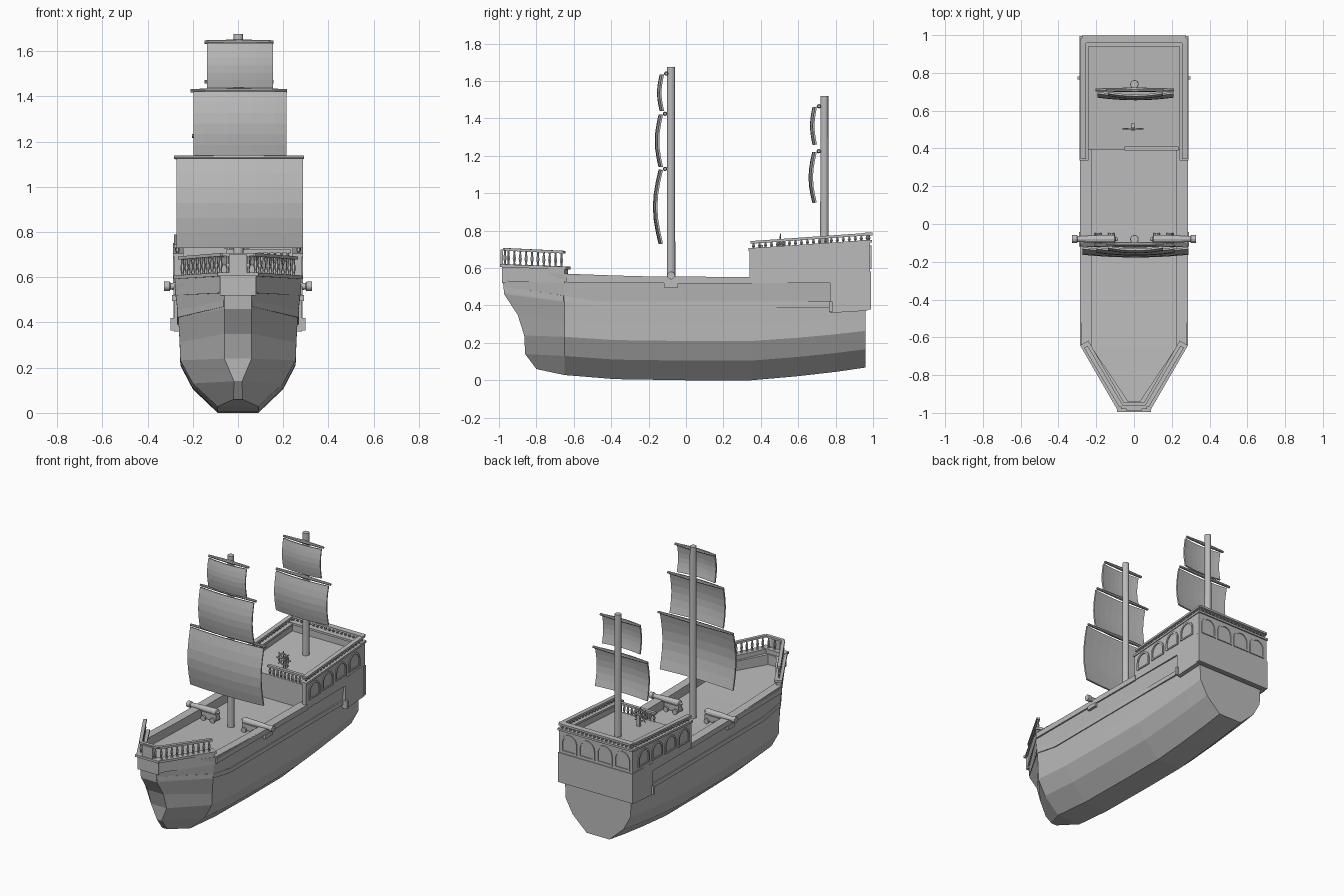
import bpy, bmesh, math
from mathutils import Vector as V

if "Cube" in bpy.data.objects:
    bpy.data.objects.remove(bpy.data.objects["Cube"])

grey = bpy.data.materials.new("plain grey")
grey.diffuse_color = (0.5, 0.5, 0.5, 1)
grey.use_nodes = True
grey.node_tree.nodes["Principled BSDF"].inputs["Base Color"].default_value = grey.diffuse_color


class Part:
    """Collects geometry and turns it into one object."""
    def __init__(self, name):
        self.name, self.v, self.f = name, [], []

    def add(self, verts, faces):
        n = len(self.v)
        self.v += [tuple(p) for p in verts]
        self.f += [[i + n for i in f] for f in faces]

    def loft(self, rings, caps=True):
        m = len(rings[0])
        faces = [[k * m + i, k * m + (i + 1) % m, (k + 1) * m + (i + 1) % m, (k + 1) * m + i]
                 for k in range(len(rings) - 1) for i in range(m)]
        if caps:
            faces += [list(range(m)), list(range((len(rings) - 1) * m, len(rings) * m))]
        self.add([p for r in rings for p in r], faces)

    def box(self, x0, x1, y0, y1, z0, z1, slope=0.0):
        # slope raises the far (y1) end
        self.loft([[(x0, y, z0 + s), (x1, y, z0 + s), (x1, y, z1 + s), (x0, y, z1 + s)]
                   for y, s in ((y0, 0), (y1, slope))])

    def beam(self, a, b, w, h):
        a, b = V(a), V(b)
        d = (b - a).normalized()
        s = d.cross(V((0, 0, 1))).normalized() * w / 2
        u = V((0, 0, h / 2))
        self.loft([[p - s - u, p + s - u, p + s + u, p - s + u] for p in (a, b)])

    def tube(self, a, b, prof, n=12):
        # prof: (fraction along, radius)
        a, b = V(a), V(b)
        q = (b - a).to_track_quat('Z', 'Y')
        self.loft([[a.lerp(b, t) + q @ V((r * math.cos(6.28319 * i / n), r * math.sin(6.28319 * i / n), 0))
                    for i in range(n)] for t, r in prof])

    def rail(self, a, b, n, h, w=0.022):
        # row of turned balusters with a handrail
        a, b = V(a), V(b)
        up = V((0, 0, h))
        for i in range(n):
            p = a.lerp(b, (i + 0.5) / n)
            self.tube(p, p + up, [(0, .009), (.15, .005), (.4, .010), (.8, .005), (1, .009)], 6)
        self.beam(a + up, b + up, w, 0.014)

    def arch(self, o, u, out, w, h):
        # raised round-headed window frame
        o, u, out = V(o), V(u), V(out)
        def outline(r, low):
            pts = [(r, low)] + [(r * math.cos(math.pi * i / 8), h - w + r * math.sin(math.pi * i / 8))
                                for i in range(9)] + [(-r, low)]
            return [o + u * x + V((0, 0, z)) for x, z in pts]
        A, B = outline(w, 0), outline(w - 0.012, 0.01)
        self.loft([A, [p + out for p in A], [p + out for p in B], B, A], caps=False)

    def done(self):
        me = bpy.data.meshes.new(self.name)
        me.from_pydata(self.v, [], self.f)
        bm = bmesh.new()
        bm.from_mesh(me)
        bmesh.ops.remove_doubles(bm, verts=bm.verts, dist=1e-5)
        bmesh.ops.recalc_face_normals(bm, faces=bm.faces)
        bm.to_mesh(me)
        bm.free()
        me.materials.append(grey)
        ob = bpy.data.objects.new(self.name, me)
        bpy.context.collection.objects.link(ob)
        return ob


# hull: lofted chined sections with bulwark and deck
W = (.09, .2, .255, .258, .264, .28)
Z = (0, .105, .21, .30, .42, .55)
bow = [(.02, -.80, .06), (.018, -.86, .14), (.06, -.865, .24), (.06, -.9, .35), (.06, -.972, .46), (.06, -.985, .59)]
stations = [(-.65, .028, .02, 1), (-.38, .006, .01, 1), (0, 0, 0, 1), (.35, 0, 0, 1),
            (.6, .022, 0, .99), (.8, .045, 0, .98), (.96, .068, 0, .97)]
halves = [bow + [(.03, -.94, .59), (.03, -.94, .52)]]
for y, rise, sheer, s in stations:
    low = [rise, rise * .9, rise * .8, rise * .4, 0, sheer]
    sec = [(w * s, y, z + l) for w, z, l in zip(W, Z, low)]
    yi = y - .03 if y > .9 else y
    halves.append(sec + [(.225, yi, .55 + sheer), (.225, yi, .49 + sheer)])
hull = Part("hull")
hull.loft([h + [(-x, y, z) for x, y, z in reversed(h)] for h in halves], caps=False)
for h in (halves[0], halves[-1]):
    for (x, y, z), (p, q, r) in zip(h, h[1:]):
        hull.add([(x, y, z), (p, q, r), (-p, q, r), (-x, y, z)], [[0, 1, 2, 3]])
hull.done()

# wales and gunwale mouldings
trim = Part("hull_trim")
fore = Part("forecastle_wall")
frail = Part("forecastle_railing")
for s in (1, -1):
    path = [(.262 * s, .78, .405), (.262 * s, -.47, .405), (.262 * s, -.65, .437), (.058 * s, -.968, .485)]
    for a, b in zip(path, path[1:]):
        trim.beam(a, b, .014, .03)
    trim.box(.225 * s, .286 * s, -.64, .35, .522, .558, -.006)
    # forecastle side wall with cap
    fore.beam((.262 * s, -.64, .56), (.062 * s, -.965, .57), .035, .08)
    fore.beam((.264 * s, -.63, .60), (.066 * s, -.972, .612), .05, .016)
    frail.rail((.255 * s, -.65, .605), (.068 * s, -.965, .62), 10, .08)
fore.box(-.08, .08, -.985, -.95, .52, .61)
fore.box(-.09, .09, -.995, -.945, .606, .622)
frail.rail((-.068, -.968, .62), (.068, -.968, .62), 3, .08)
frail.beam((-.04, -.985, .66), (.04, -.985, .66), .012, .08)
trim.done(), fore.done(), frail.done()

# stern castle walls and quarterdeck
castle = Part("stern_castle")
crail = Part("stern_railing")
win = Part("stern_windows")
for s in (1, -1):
    castle.loft([[(x * s, .34, .52), (x * s, .985, .52), (x * s, .985, .74), (x * s, .34, .695)] for x in (.25, .282)])
    castle.box(.24 * s, .288 * s, .335, .99, .692, .706, .045)
    crail.rail((.268 * s, .345, .702), (.268 * s, .985, .747), 20, .035, .03)
    for i in range(4):
        y = .43 + .145 * i
        win.arch((.282 * s, y, .575 + .03 * i * .3), (0, 1, 0), (.006 * s, 0, 0), .06, .112)
        win.arch(((-.2025 + .135 * i), .985, .595), (s, 0, 0), (0, .006, 0), .06, .125)
castle.box(-.25, .25, .95, .985, .52, .74)
castle.box(-.288, .288, .94, .994, .737, .751)
crail.rail((-.275, .978, .747), (.275, .978, .747), 18, .035, .04)
castle.done(), win.done()

deck = Part("quarterdeck")
deck.loft([[(x, .395, .48), (x, .955, .48), (x, .955, .69), (x, .395, .655)] for x in (-.252, .252)])
deck.done()
crail.rail((-.05, .4, .655), (.235, .4, .655), 10, .06)
crail.done()

# quarter gallery: box wrapped round the lower stern
gal = Part("quarter_gallery")
gal.box(-.284, .284, .77, .97, .36, .575, .012)
gal.box(-.286, .286, .965, .99, .378, .582)
for s in (1, -1):
    gal.box(.265 * s, .298 * s, .765, .782, .365, .42)
gal.done()

# masts
for name, y, z0, z1 in (("main_mast", -.08, .45, 1.675), ("rear_mast", .74, .6, 1.52)):
    m = Part(name)
    m.tube((.002, y, z0), (.002, y, z1), [(0, .023), (1, .021)], 16)
    m.done()

# square sails with yards: y at the edge, half width, bottom, top, bulge
sails = [("main_lower_sail", -.128, .28, .73, 1.125, .03), ("main_middle_sail", -.128, .205, 1.14, 1.42, .02),
         ("main_upper_sail", -.122, .145, 1.44, 1.635, .014), ("rear_lower_sail", .694, .2, .95, 1.22, .02),
         ("rear_upper_sail", .695, .145, 1.26, 1.46, .013)]
for name, y, hw, z0, z1, bulge in sails:
    p = Part(name)
    nu, nv = 8, 6
    for j in range(nv + 1):
        for i in range(nu + 1):
            u, t = 2 * i / nu - 1, j / nv
            p.v.append((.008 + u * hw, y - bulge * math.sin(math.pi * t) - .014 * (1 - u * u), z0 + (z1 - z0) * t))
    for j in range(nv):
        for i in range(nu):
            k = j * (nu + 1) + i
            p.f.append([k, k + 1, k + nu + 2, k + nu + 1])
    mod = p.done().modifiers.new("thickness", 'SOLIDIFY')
    mod.thickness, mod.offset = .01, 0
    yard = Part(name.replace("sail", "yard"))
    yy = y + .016
    yard.tube((.004 - hw - .008, yy, z1 + .005), (.004 + hw + .008, yy, z1 + .005), [(0, .008), (.5, .012), (1, .008)], 8)
    yard.done()

# cannons on wheeled carriages, one per side
for s, name in ((1, "right_cannon"), (-1, "left_cannon")):
    c = Part(name)
    y = -.08
    c.tube((.085 * s, y, .56), (.327 * s, y, .56),
           [(0, .006), (.05, .01), (.07, .022), (.5, .02), (.88, .015), (.9, .021), (1, .021)], 12)
    c.box(.1 * s, .21 * s, y - .02, y + .02, .505, .548)
    c.box(.24 * s, .292 * s, y - .038, y + .038, .495, .522)
    for x in (.12, .19):
        for d in (-1, 1):
            c.tube((x * s, y + d * .021, .508), (x * s, y + d * .033, .508), [(0, .018), (1, .018)], 10)
    c.done()

# steering wheel on its post
w = Part("steering_wheel")
cx, cy, cz, n = -.005, .505, .73, 16
ring = [[(cx + r * math.cos(6.28319 * i / n), cy + d, cz + r * math.sin(6.28319 * i / n))
         for r, d in ((.034, -.004), (.042, -.004), (.042, .004), (.034, .004))] for i in range(n)]
w.loft(ring + [ring[0]], caps=False)
for i in range(8):
    a = math.pi * i / 4
    w.tube((cx, cy, cz), (cx + .056 * math.cos(a), cy, cz + .056 * math.sin(a)), [(0, .004), (1, .004)], 6)
w.tube((cx, cy - .01, cz), (cx, cy + .025, cz), [(0, .01), (1, .01)], 8)
w.box(cx - .01, cx + .01, cy + .008, cy + .026, .65, .74)
w.done()
